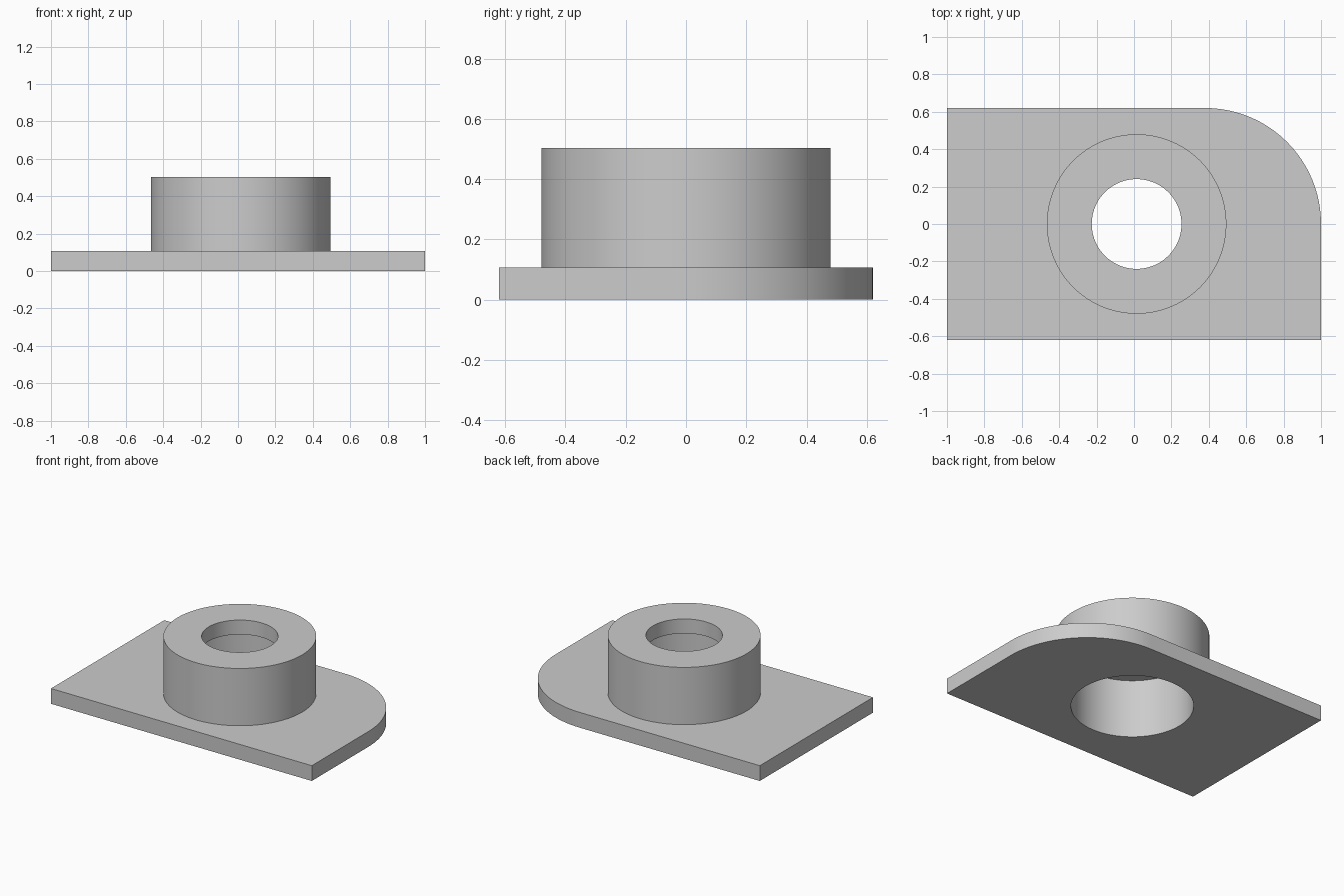
import bpy, bmesh
from math import pi, sin, cos, radians

cube = bpy.data.objects.get("Cube")
if cube:
    bpy.data.objects.remove(cube, do_unlink=True)

HALF_Y = 0.62          # half depth of the plate, also its corner radius
PLATE_T = 0.106        # plate thickness
TOP = 0.503            # top of the boss
LIP_Z = 0.403          # underside of the lip around the top hole
AXIS_X = 0.014         # boss axis
SIDES = 96

grey = bpy.data.materials.new("plain grey")
grey.use_nodes = True
colour = (0.604, 0.604, 0.604, 1)
grey.diffuse_color = colour
grey.node_tree.nodes["Principled BSDF"].inputs["Base Color"].default_value = colour


def prism(name, outline, z0, z1):
    """Extrude a counter-clockwise outline from z0 to z1."""
    bm = bmesh.new()
    base = bm.faces.new([bm.verts.new((x, y, z0)) for x, y in outline])
    top = bmesh.ops.extrude_face_region(bm, geom=[base])["geom"]
    verts = [v for v in top if isinstance(v, bmesh.types.BMVert)]
    bmesh.ops.translate(bm, verts=verts, vec=(0, 0, z1 - z0))
    bmesh.ops.recalc_face_normals(bm, faces=bm.faces)
    mesh = bpy.data.meshes.new(name)
    bm.to_mesh(mesh)
    bm.free()
    mesh.materials.append(grey)
    obj = bpy.data.objects.new(name, mesh)
    bpy.context.collection.objects.link(obj)
    return obj


def circle(r):
    return [(AXIS_X + r * cos(2 * pi * i / SIDES), r * sin(2 * pi * i / SIDES))
            for i in range(SIDES)]


def combine(target, tool, operation):
    """Apply a boolean, then drop the tool."""
    mod = target.modifiers.new(tool.name, "BOOLEAN")
    mod.object, mod.operation, mod.solver = tool, operation, "EXACT"
    bpy.context.view_layer.objects.active = target
    bpy.ops.object.modifier_apply(modifier=mod.name)
    bpy.data.objects.remove(tool, do_unlink=True)


# Plate with one back corner rounded
arc = [(1 - HALF_Y + HALF_Y * cos(pi / 2 * i / 32), HALF_Y * sin(pi / 2 * i / 32))
       for i in range(33)]
outline = [(-1, -HALF_Y), (1, -HALF_Y)] + arc + [(-1, HALF_Y)]
flange = prism("flanged_boss", outline, 0, PLATE_T)

# Raised boss, wide bore from below, narrow hole through the lip
combine(flange, prism("boss", circle(0.48), PLATE_T / 2, TOP), "UNION")
combine(flange, prism("wide_bore", circle(0.382), -0.1, LIP_Z), "DIFFERENCE")
combine(flange, prism("top_hole", circle(0.24), LIP_Z - 0.1, TOP + 0.1), "DIFFERENCE")

# Smooth walls with sharp rims
bpy.ops.object.select_all(action="DESELECT")
flange.select_set(True)
bpy.context.view_layer.objects.active = flange
bpy.ops.object.shade_smooth_by_angle(angle=radians(30))
